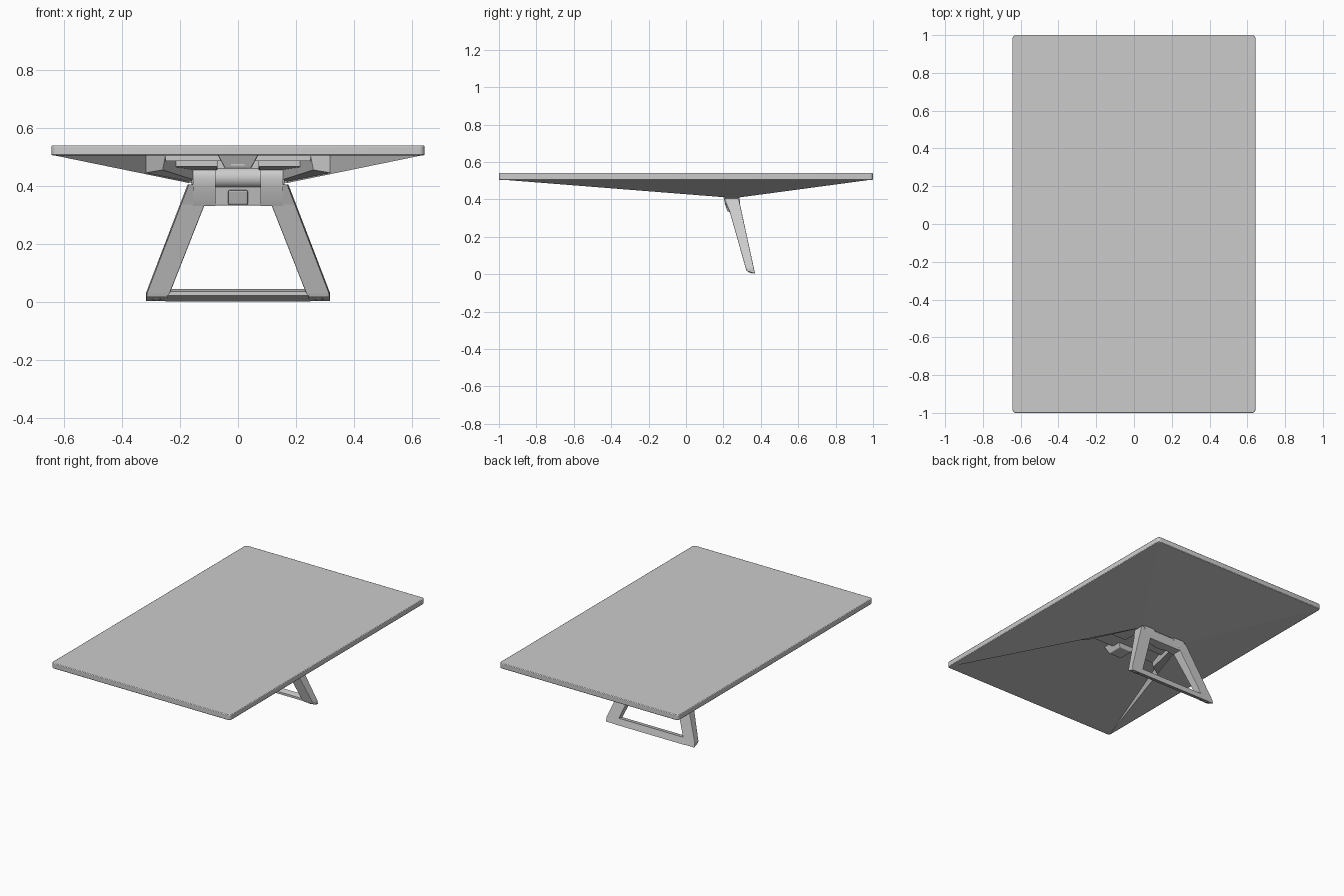
import bpy, bmesh, math

if "Cube" in bpy.data.objects:
    bpy.data.objects.remove(bpy.data.objects["Cube"])


def make(name, verts, faces, bevel=0.0):
    me = bpy.data.meshes.new(name)
    bm = bmesh.new()
    vs = [bm.verts.new(v) for v in verts]
    for f in faces:
        bm.faces.new([vs[i] for i in f])
    bmesh.ops.recalc_face_normals(bm, faces=bm.faces)
    bm.to_mesh(me)
    bm.free()
    ob = bpy.data.objects.new(name, me)
    bpy.context.collection.objects.link(ob)
    if bevel:
        m = ob.modifiers.new("bevel", 'BEVEL')
        m.width = bevel
        m.segments = 2
        m.limit_method = 'ANGLE'
    return ob


def loft(name, a, b, bevel=0.0):
    """Solid between two matching loops."""
    n = len(a)
    sides = [(i, (i + 1) % n, n + (i + 1) % n, n + i) for i in range(n)]
    return make(name, a + b, sides + [tuple(range(n)), tuple(range(n, 2 * n))], bevel)


def box(name, x0, x1, y0, y1, z0, z1, bevel=0.0):
    q = [(x0, y0), (x1, y0), (x1, y1), (x0, y1)]
    return loft(name, [(x, y, z0) for x, y in q], [(x, y, z1) for x, y in q], bevel)


def prism_x(name, x0, x1, yz, bevel=0.0):
    return loft(name, [(x0, y, z) for y, z in yz], [(x1, y, z) for y, z in yz], bevel)


def mirror(ob):
    ob.modifiers.new("mirror", 'MIRROR')
    return ob


def smooth(ob):
    bpy.context.view_layer.objects.active = ob
    bpy.ops.object.select_all(action='DESELECT')
    ob.select_set(True)
    bpy.ops.object.shade_smooth_by_angle(angle=math.radians(35))


# Display panel with rounded corners
R, outline = 0.018, []
for cx, cy, a0 in ((1, 1, 0), (-1, 1, 90), (-1, -1, 180), (1, -1, 270)):
    for k in range(5):
        a = math.radians(a0 + k * 22.5)
        outline.append((cx * (0.643 - R) + R * math.cos(a), cy * (1 - R) + R * math.sin(a)))
panel = loft("display_panel", [(x, y, 0.505) for x, y in outline],
             [(x, y, 0.54) for x, y in outline], 0.004)
smooth(panel)

# Faceted rear housing, open at the front between its two ridges
T, B, W = 0.506, 0.41, 0.17
rim = [(-0.638, -0.99), (-0.638, 0.995), (0.638, 0.995), (0.638, -0.99)]
apex = [(-W, 0.225), (-W, 0.28), (W, 0.28), (W, 0.225)]
verts = [(x, y, T) for x, y in rim] + [(x, y, B) for x, y in apex] + [(-W, 0.225, T), (W, 0.225, T)]
make("rear_housing", verts, [(0, 1, 5, 4), (1, 2, 6, 5), (2, 3, 7, 6), (4, 5, 6, 7),
                             (0, 4, 8), (3, 9, 7), (4, 7, 9, 8), (0, 8, 9, 3, 2, 1)])

# Mechanism tray inside the opening
mirror(loft("tray_side",
            [(0.318, -0.16, T), (0.25, -0.13, T), (0.15, 0.225, T), (0.172, 0.225, T)],
            [(0.318, -0.16, 0.445), (0.26, -0.13, 0.455), (0.15, 0.225, 0.42), (0.172, 0.225, 0.415)]))
box("tray_floor", -0.25, 0.25, -0.13, 0.225, 0.485, T)
mirror(prism_x("tray_rib", 0.07, 0.23, [(0.0, T), (0.0, 0.465), (0.22, 0.455), (0.22, T)], 0.004))

# Release latch in the middle of the tray
loft("latch", [(-0.07, -0.20, T), (0.07, -0.20, T), (0.07, -0.06, T), (-0.07, -0.06, T)],
     [(-0.045, -0.18, 0.46), (0.045, -0.18, 0.46), (0.045, -0.08, 0.46), (-0.045, -0.08, 0.46)], 0.004)
box("latch_button", -0.025, 0.025, -0.187, -0.17, 0.468, 0.48, 0.003)

# Hinge barrels that run down into the stand
CY, CZ, r = 0.243, 0.428, 0.043
arc = [(CY + r * math.cos(math.radians(a)), CZ + r * math.sin(math.radians(a)))
       for a in range(0, 181, 15)]
ear = mirror(prism_x("hinge_ear", 0.077, 0.155, arc + [(0.203, 0.395), (0.233, 0.33), (0.29, 0.34)]))
smooth(ear)
pin = prism_x("hinge_pin", -0.16, 0.16, [(CY + 0.037 * math.cos(k * math.pi / 12),
              CZ + 0.037 * math.sin(k * math.pi / 12)) for k in range(24)])
smooth(pin)


# Stand thickness follows its side profile
def front(z):
    return 0.205 + (0.405 - z) * 0.4 if z > 0.335 else 0.233 + (0.335 - z) * 0.285


def back(z):
    return 0.282 + (0.405 - z) * 0.217


# Stand legs: splayed and tapering to a slanted foot
rows = [(0.405, 0.105, 0.17), (0.335, 0.115, 0.197), (0.03, 0.235, 0.314)]
loops = [[(xi, front(z), z), (xo, front(z), z), (xo + 0.004, back(z), z), (xi, back(z), z)]
         for z, xi, xo in rows]
loops.append([(0.245, 0.324, 0.018), (0.316, 0.324, 0.018), (0.318, 0.37, 0.002), (0.245, 0.37, 0.002)])
lv = [p for l in loops for p in l]
lf = [(0, 1, 2, 3), (12, 13, 14, 15)]
for j in range(3):
    lf += [(4 * j + i, 4 * j + (i + 1) % 4, 4 * j + 4 + (i + 1) % 4, 4 * j + 4 + i) for i in range(4)]
mirror(make("stand_leg", lv, lf, 0.003))

# Lower rail between the feet
prism_x("stand_lower_rail", -0.25, 0.25,
        [(0.322, 0.022), (0.322, 0.036), (0.36, 0.044), (0.37, 0.002)])

# Upper cross piece with a central tab
prism_x("stand_upper_rail", -0.12, 0.12,
        [(0.222, 0.405), (0.236, 0.332), (0.296, 0.332), (0.282, 0.405)], 0.003)
prism_x("stand_tab", -0.034, 0.034,
        [(0.205, 0.385), (0.222, 0.335), (0.25, 0.335), (0.25, 0.385)], 0.005)

# Foot pads on the slanted underside
for s, side in ((-1, "left"), (1, "right")):
    bpy.ops.mesh.primitive_cylinder_add(vertices=20, radius=0.013, depth=0.008,
                                        location=(s * 0.28, 0.345, 0.011),
                                        rotation=(-math.atan2(0.016, 0.046), 0, 0))
    bpy.context.object.name = "foot_pad_" + side
